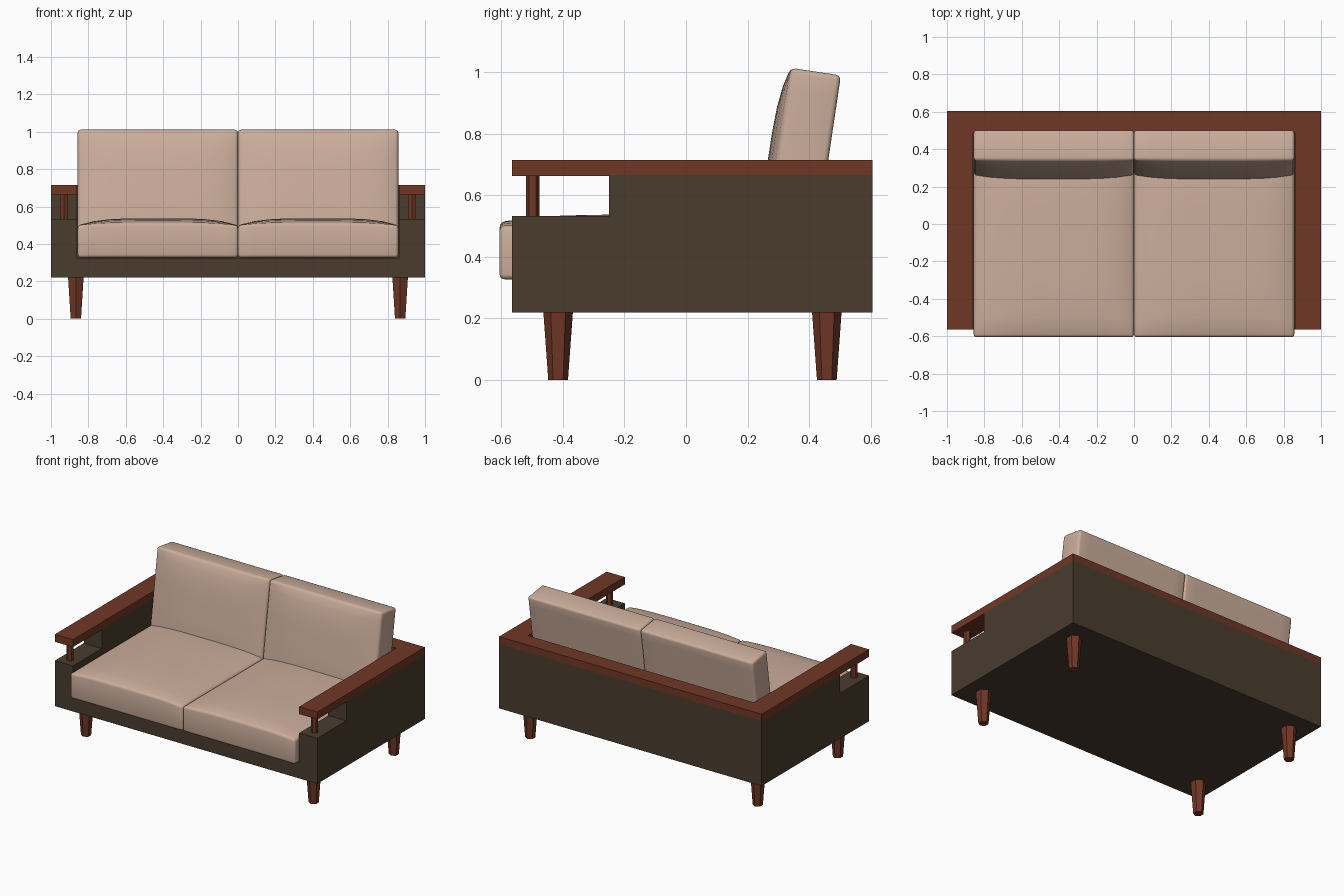
import bpy
import bmesh
import math
from mathutils import Vector

if "Cube" in bpy.data.objects:
    bpy.data.objects.remove(bpy.data.objects["Cube"], do_unlink=True)


def material(name, rgb, roughness):
    mat = bpy.data.materials.new(name)
    mat.use_nodes = True
    colour = (*rgb, 1)
    mat.diffuse_color = colour
    bsdf = mat.node_tree.nodes["Principled BSDF"]
    bsdf.inputs["Base Color"].default_value = colour
    bsdf.inputs["Roughness"].default_value = roughness
    return mat


FABRIC = material("beige fabric", (0.60, 0.42, 0.33), 0.8)
WOOD = material("red brown wood", (0.16, 0.038, 0.019), 0.6)
PANEL = material("dark olive panel", (0.067, 0.045, 0.027), 0.8)


def finish(name, bm, mat, smooth=False):
    bmesh.ops.recalc_face_normals(bm, faces=bm.faces)
    mesh = bpy.data.meshes.new(name)
    bm.to_mesh(mesh)
    bm.free()
    obj = bpy.data.objects.new(name, mesh)
    bpy.context.collection.objects.link(obj)
    if mat:
        mesh.materials.append(mat)
    bpy.ops.object.select_all(action="DESELECT")
    obj.select_set(True)
    bpy.context.view_layer.objects.active = obj
    if smooth:
        bpy.ops.object.shade_smooth_by_angle(angle=math.radians(40))
    return obj


def extrude_outline(name, points, offset, mat):
    """Fill an outline of 3D points and extrude it by a vector."""
    bm = bmesh.new()
    face = bm.faces.new([bm.verts.new(p) for p in points])
    out = bmesh.ops.extrude_face_region(bm, geom=[face])
    moved = [v for v in out["geom"] if isinstance(v, bmesh.types.BMVert)]
    bmesh.ops.translate(bm, verts=moved, vec=offset)
    return finish(name, bm, mat)


def hex_peg(name, x, y, z0, z1, r0, r1, mat):
    """Tapered six-sided peg with a corner facing the front."""
    bm = bmesh.new()
    rings = []
    for z, r in ((z0, r0), (z1, r1)):
        angles = [math.pi / 2 + i * math.pi / 3 for i in range(6)]
        rings.append([bm.verts.new((x + r * math.cos(a), y + r * math.sin(a), z))
                      for a in angles])
    low, high = rings
    bm.faces.new(low[::-1])
    bm.faces.new(high)
    for i in range(6):
        j = (i + 1) % 6
        bm.faces.new((low[i], low[j], high[j], high[i]))
    return finish(name, bm, mat)


def cushion(name, width, depth, thick, bulge, edge_rise):
    """Rounded slab from the origin, with its top face domed."""
    size = Vector((width, depth, thick))
    bm = bmesh.new()
    bmesh.ops.create_cube(bm, size=1)
    for v in bm.verts:
        v.co = Vector([(c + 0.5) * s for c, s in zip(v.co, size)])
    bmesh.ops.bevel(bm, geom=bm.edges[:], offset=0.016, segments=3,
                    profile=0.5, affect="EDGES")
    # Cut a grid into the slab so that the dome has geometry
    for axis in (0, 1):
        normal = Vector((1 - axis, axis, 0))
        for i in range(1, 10):
            bmesh.ops.bisect_plane(bm, geom=bm.verts[:] + bm.edges[:] + bm.faces[:],
                                   plane_co=normal * size[axis] * i / 10,
                                   plane_no=normal)
    for v in bm.verts:
        u = 2 * v.co.x / width - 1
        w = 2 * v.co.y / depth - 1
        rise = edge_rise + (1 - edge_rise) * (1 - w ** 4)
        v.co.z += bulge * (v.co.z / thick) * (1 - u ** 4) * rise
    return finish(name, bm, FABRIC, smooth=True)


# Frame: side profile across the full width, with the seat well cut out
FRONT, BACK, INNER_X, INNER_Y = -0.565, 0.605, 0.862, 0.49
profile = [(FRONT, 0.22), (BACK, 0.22), (BACK, 0.665),
           (-0.25, 0.665), (-0.25, 0.533), (FRONT, 0.533)]
frame = extrude_outline("frame", [(-1, y, z) for y, z in profile], (2, 0, 0), PANEL)
well = [(-INNER_X, -1), (INNER_X, -1), (INNER_X, INNER_Y), (-INNER_X, INNER_Y)]
cutter = extrude_outline("seat_well_cutter", [(x, y, 0.325) for x, y in well],
                         (0, 0, 1), None)
cutter.hide_render = True
cut = frame.modifiers.new("seat well", "BOOLEAN")
cut.operation = "DIFFERENCE"
cut.solver = "EXACT"
cut.object = cutter
bpy.context.view_layer.objects.active = frame
bpy.ops.object.modifier_apply(modifier=cut.name)
bpy.data.objects.remove(cutter, do_unlink=True)

# Wooden rail running round both arms and the back
half = [(INNER_X, INNER_Y), (INNER_X, FRONT), (1, FRONT), (1, BACK)]
outline = half + [(-x, y) for x, y in reversed(half)]
extrude_outline("top_rail", [(x, y, 0.663) for x, y in outline], (0, 0, 0.051), WOOD)

# Legs, arm posts and cushions on each side
LEAN = math.radians(8.5)
CUSHION_WIDTH = 0.857
for side, sx in (("left", 1), ("right", -1)):
    for end, y in (("front", -0.415), ("back", 0.457)):
        hex_peg(f"{side}_{end}_leg", sx * 0.867, y, 0, 0.222, 0.032, 0.048, WOOD)
    hex_peg(f"{side}_arm_post", sx * 0.93, -0.498, 0.53, 0.666, 0.022, 0.022, WOOD)

    start_x = 0 if sx > 0 else -CUSHION_WIDTH
    seat = cushion(f"{side}_seat_cushion", CUSHION_WIDTH, 1.02, 0.172, 0.038, 0.35)
    seat.location = (start_x, -0.605, 0.327)

    back = cushion(f"{side}_back_cushion", CUSHION_WIDTH, 0.662, 0.164, 0.03, 0)
    back.location = (start_x, 0.405, 0.334)
    back.rotation_euler.x = math.pi / 2 - LEAN
